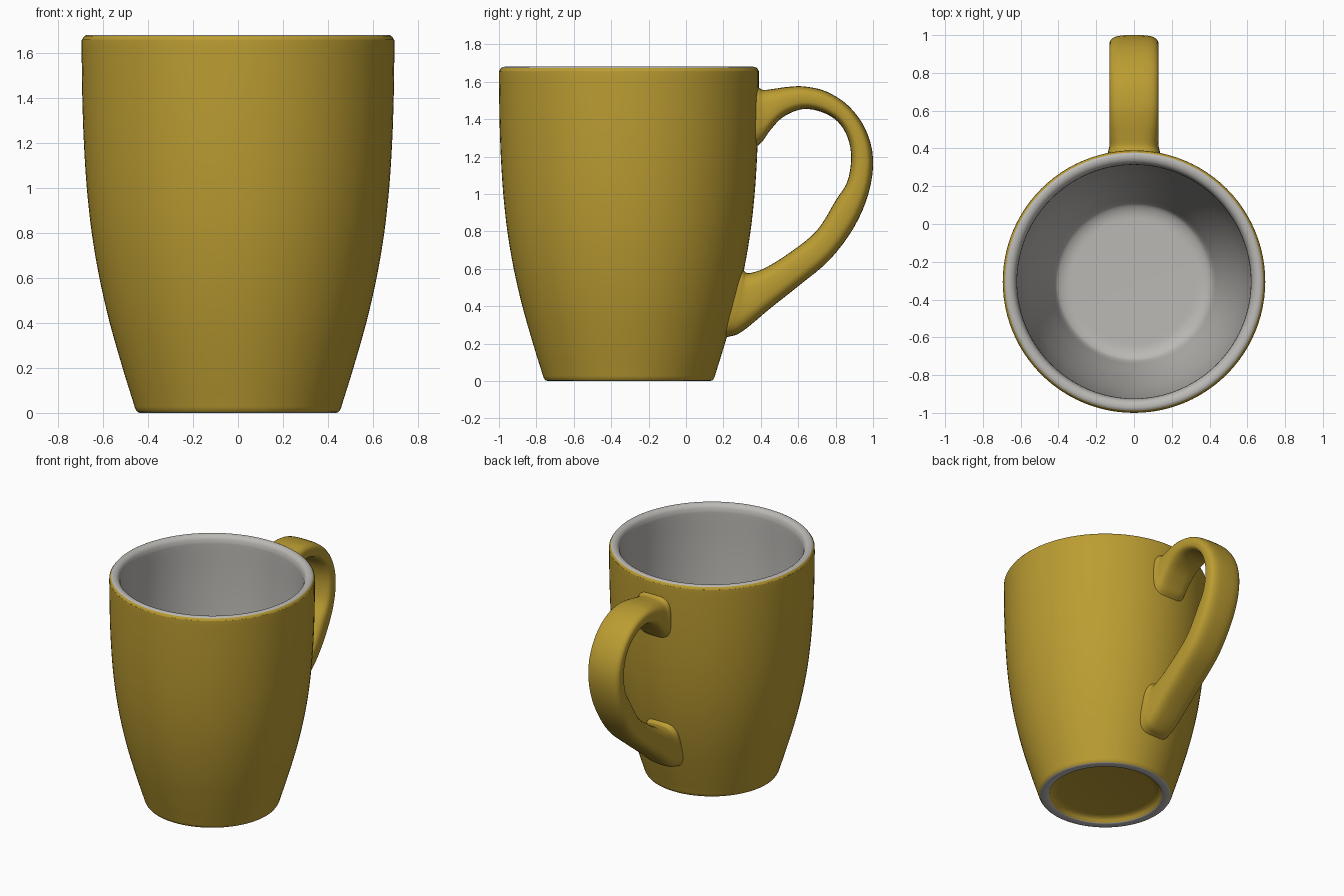
import bpy, bmesh, math
from mathutils import Vector

if "Cube" in bpy.data.objects:
    bpy.data.objects.remove(bpy.data.objects["Cube"])


def material(name, rgb):
    m = bpy.data.materials.new(name)
    m.diffuse_color = (*rgb, 1)
    m.use_nodes = True
    m.node_tree.nodes["Principled BSDF"].inputs["Base Color"].default_value = m.diffuse_color
    return m


MATS = [material("mustard glaze", (0.50, 0.335, 0.032)),
        material("pale grey glaze", (0.50, 0.485, 0.46))]
GOLD, GREY = 0, 1
AXIS_Y = -0.305


def smooth_path(pts, n):
    """Catmull-Rom curve through tuples of any length."""
    v = [Vector(p) for p in pts]
    v = [2 * v[0] - v[1]] + v + [2 * v[-1] - v[-2]]
    out = []
    for i in range(1, len(v) - 2):
        a, b, c, d = v[i - 1:i + 3]
        for k in range(n):
            t = k / n
            out.append(0.5 * (2 * b + (c - a) * t + (2 * a - 5 * b + 4 * c - d) * t * t
                              + (3 * b - a - 3 * c + d) * t ** 3))
    return out + [v[-2]]


def finish(name, bm):
    bmesh.ops.remove_doubles(bm, verts=bm.verts, dist=1e-5)
    bmesh.ops.recalc_face_normals(bm, faces=bm.faces)
    me = bpy.data.meshes.new(name)
    bm.to_mesh(me)
    bm.free()
    for m in MATS:
        me.materials.append(m)
    ob = bpy.data.objects.new(name, me)
    bpy.context.collection.objects.link(ob)
    bpy.ops.object.select_all(action='DESELECT')
    ob.select_set(True)
    bpy.context.view_layer.objects.active = ob
    bpy.ops.object.shade_smooth_by_angle(angle=math.radians(40))


def lathe(name, pieces, sides=96):
    """Turn (r, z) profile pieces, each with its own colour, round the mug axis."""
    bm = bmesh.new()
    for pts, mat in pieces:
        rings = [[bm.verts.new((r * math.cos(2 * math.pi * s / sides),
                                AXIS_Y + r * math.sin(2 * math.pi * s / sides), z))
                  for s in range(sides)] for r, z in pts]
        for a, b in zip(rings, rings[1:]):
            for s in range(sides):
                t = (s + 1) % sides
                bm.faces.new((a[s], a[t], b[t], b[s])).material_index = mat
    finish(name, bm)


# Mug body: underside recess, foot ring, outer wall, rim and interior
recess = [(0, 0.04), (0.33, 0.04), (0.36, 0.035), (0.378, 0.02), (0.385, 0.004)]
foot = [(0.385, 0.004), (0.392, 0), (0.435, 0), (0.447, 0.004)]
wall = smooth_path([(0.447, 0.004), (0.457, 0.02), (0.468, 0.055), (0.513, 0.2), (0.57, 0.4),
                    (0.616, 0.6), (0.65, 0.8), (0.672, 1.0), (0.685, 1.2), (0.692, 1.4),
                    (0.695, 1.63), (0.692, 1.66), (0.683, 1.674)], 4)
inside = smooth_path([(0.683, 1.674), (0.67, 1.68), (0.65, 1.678), (0.632, 1.665), (0.622, 1.64),
                      (0.619, 1.6), (0.617, 1.4), (0.61, 1.2), (0.597, 1.0), (0.575, 0.8),
                      (0.54, 0.6), (0.495, 0.4), (0.442, 0.21), (0.425, 0.155), (0.405, 0.122),
                      (0.36, 0.103), (0.3, 0.1)], 4) + [(0, 0.1)]
lathe("mug_body", [(recess, GOLD), (foot, GREY), (wall, GOLD), (inside, GREY)])

# Handle: matching outer and inner edge points (y, z) plus half width
stations = [
    (0.345, 1.590, 0.345, 1.225, 0.142), (0.388, 1.568, 0.388, 1.262, 0.136),
    (0.415, 1.556, 0.412, 1.285, 0.130), (0.47, 1.562, 0.45, 1.34, 0.130),
    (0.54, 1.572, 0.52, 1.412, 0.130), (0.63, 1.575, 0.62, 1.453, 0.130),
    (0.75, 1.548, 0.72, 1.440, 0.130), (0.87, 1.470, 0.81, 1.388, 0.130),
    (0.96, 1.345, 0.865, 1.300, 0.130), (1.0, 1.190, 0.883, 1.190, 0.130),
    (0.978, 1.010, 0.862, 1.065, 0.130), (0.90, 0.825, 0.80, 0.965, 0.130),
    (0.77, 0.650, 0.70, 0.805, 0.130), (0.61, 0.515, 0.56, 0.690, 0.130),
    (0.45, 0.388, 0.43, 0.608, 0.130), (0.34, 0.295, 0.355, 0.580, 0.130),
    (0.275, 0.250, 0.325, 0.578, 0.132), (0.232, 0.238, 0.308, 0.592, 0.137),
    (0.185, 0.222, 0.272, 0.615, 0.142)]
bm = bmesh.new()
SEG = 32
rings = []
for oy, oz, iy, iz, w in smooth_path(stations, 4):
    outer, inner = Vector((0, oy, oz)), Vector((0, iy, iz))
    mid, half = (outer + inner) / 2, (outer - inner) / 2
    ring = []
    for s in range(SEG):
        c, d = math.cos(2 * math.pi * s / SEG), math.sin(2 * math.pi * s / SEG)
        # rounded-rectangle section
        p = mid + half * math.copysign(abs(d) ** 0.62, d)
        p.x = w * math.copysign(abs(c) ** 0.62, c)
        ring.append(bm.verts.new(p))
    rings.append(ring)
for a, b in zip(rings, rings[1:]):
    for s in range(SEG):
        t = (s + 1) % SEG
        bm.faces.new((a[s], a[t], b[t], b[s]))
bm.faces.new(rings[0])
bm.faces.new(rings[-1])
finish("handle", bm)
